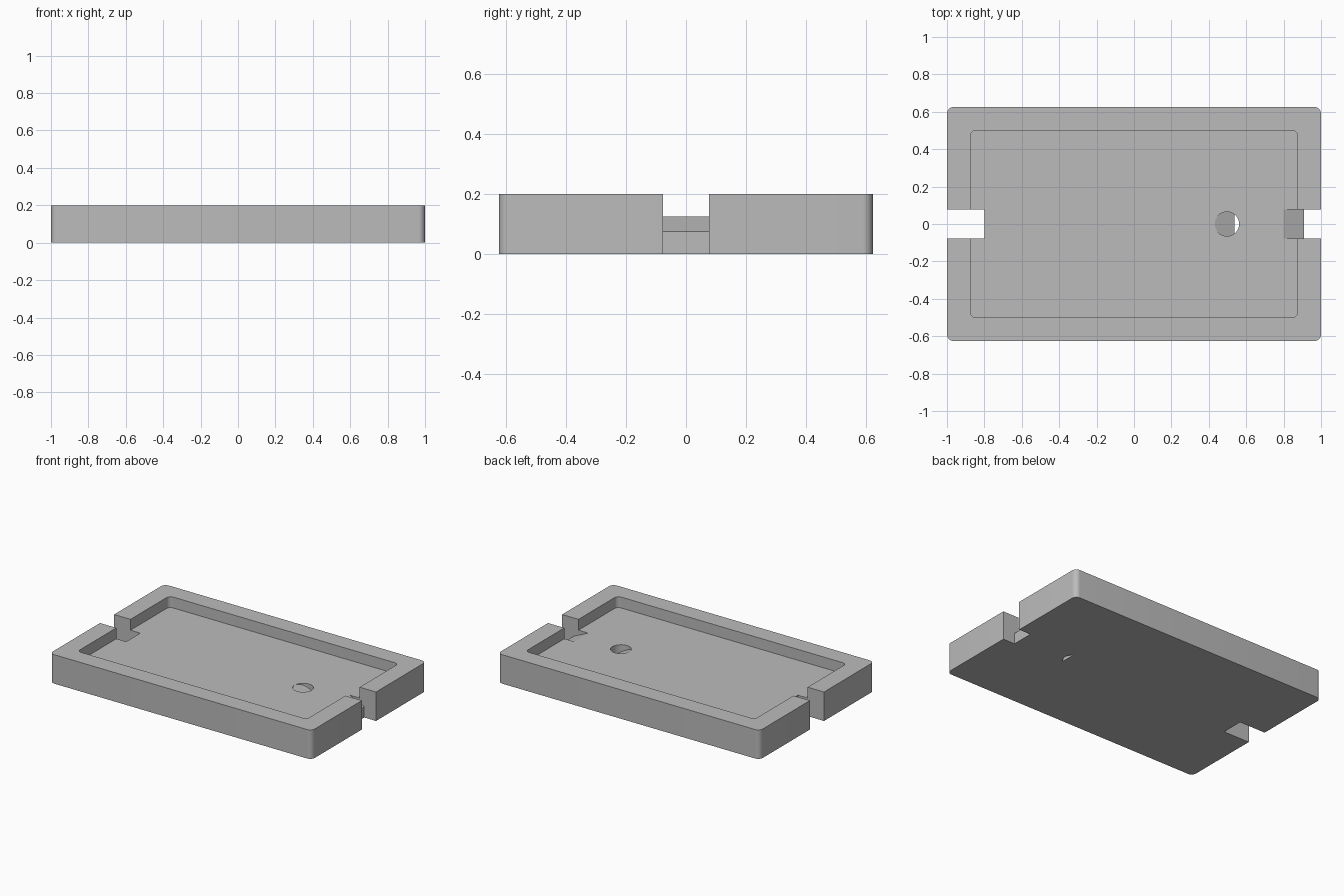
import bpy, bmesh, math

cube = bpy.data.objects.get("Cube")
if cube:
    bpy.data.objects.remove(cube, do_unlink=True)

grey = bpy.data.materials.new("plain grey")
grey.use_nodes = True
grey.diffuse_color = (0.5, 0.5, 0.5, 1)
grey.node_tree.nodes["Principled BSDF"].inputs["Base Color"].default_value = (0.5, 0.5, 0.5, 1)


def prism(name, points, start, depth, axis):
    """Extrude a closed outline: axis 'Z' takes (x, y), axis 'Y' takes (x, z)."""
    bm = bmesh.new()
    place = (lambda a, b: (a, b, start)) if axis == "Z" else (lambda a, b: (a, start, b))
    face = bm.faces.new([bm.verts.new(place(a, b)) for a, b in points])
    grown = bmesh.ops.extrude_face_region(bm, geom=[face])["geom"]
    move = (0, 0, depth) if axis == "Z" else (0, depth, 0)
    bmesh.ops.translate(bm, vec=move, verts=[v for v in grown if isinstance(v, bmesh.types.BMVert)])
    bmesh.ops.recalc_face_normals(bm, faces=bm.faces)
    mesh = bpy.data.meshes.new(name)
    bm.to_mesh(mesh)
    bm.free()
    mesh.materials.append(grey)
    obj = bpy.data.objects.new(name, mesh)
    bpy.context.collection.objects.link(obj)
    return obj


def rounded_rect(hx, hy, r, steps=8):
    """Outline of a rectangle with rounded corners."""
    points = []
    for i, (sx, sy) in enumerate([(1, 1), (-1, 1), (-1, -1), (1, -1)]):
        for k in range(steps + 1):
            a = math.pi / 2 * (i + k / steps)
            points.append((sx * (hx - r) + r * math.cos(a), sy * (hy - r) + r * math.sin(a)))
    return points


def cut(target, cutter):
    """Subtract the cutter from the target, then discard it."""
    cutter.hide_render = True
    mod = target.modifiers.new("cut", "BOOLEAN")
    mod.operation = "DIFFERENCE"
    mod.solver = "EXACT"
    mod.object = cutter
    bpy.context.view_layer.objects.active = target
    bpy.ops.object.modifier_apply(modifier=mod.name)
    bpy.data.objects.remove(cutter, do_unlink=True)


HEIGHT, FLOOR, LEDGE = 0.2, 0.125, 0.075
SLOT = 0.077

# Tray body with a shallow rounded pocket
tray = prism("tray", rounded_rect(1, 0.625, 0.035), 0, HEIGHT, "Z")
cut(tray, prism("pocket_cutter", rounded_rect(0.875, 0.5, 0.03), FLOOR, 0.2, "Z"))

# Right end slot goes straight through
right_slot = [(-1.1, -0.1), (-0.8, -0.1), (-0.8, 0.3), (-1.1, 0.3)]
cut(tray, prism("right_slot_cutter", right_slot, -SLOT, 2 * SLOT, "Y"))

# Left end slot has a ramped ledge inside
left_slot = [(0.8, FLOOR), (0.91, LEDGE), (0.91, -0.1), (1.1, -0.1), (1.1, 0.3), (0.8, 0.3)]
cut(tray, prism("left_slot_cutter", left_slot, -SLOT, 2 * SLOT, "Y"))

# Round hole, mostly blocked by a matching ramped ledge
circle = [(0.497 + 0.065 * math.cos(math.tau * i / 48), 0.065 * math.sin(math.tau * i / 48))
          for i in range(48)]
hole = prism("hole_cutter", circle, -0.1, 0.3, "Z")
ledge = [(0.4, FLOOR), (0.432, FLOOR), (0.537, LEDGE), (0.537, -0.2), (0.4, -0.2)]
cut(hole, prism("hole_ledge", ledge, -0.1, 0.2, "Y"))
cut(tray, hole)

# Smooth the rounded corners and keep the edges sharp
bpy.ops.object.select_all(action="DESELECT")
tray.select_set(True)
bpy.context.view_layer.objects.active = tray
bpy.ops.object.shade_smooth_by_angle(angle=math.radians(20))
